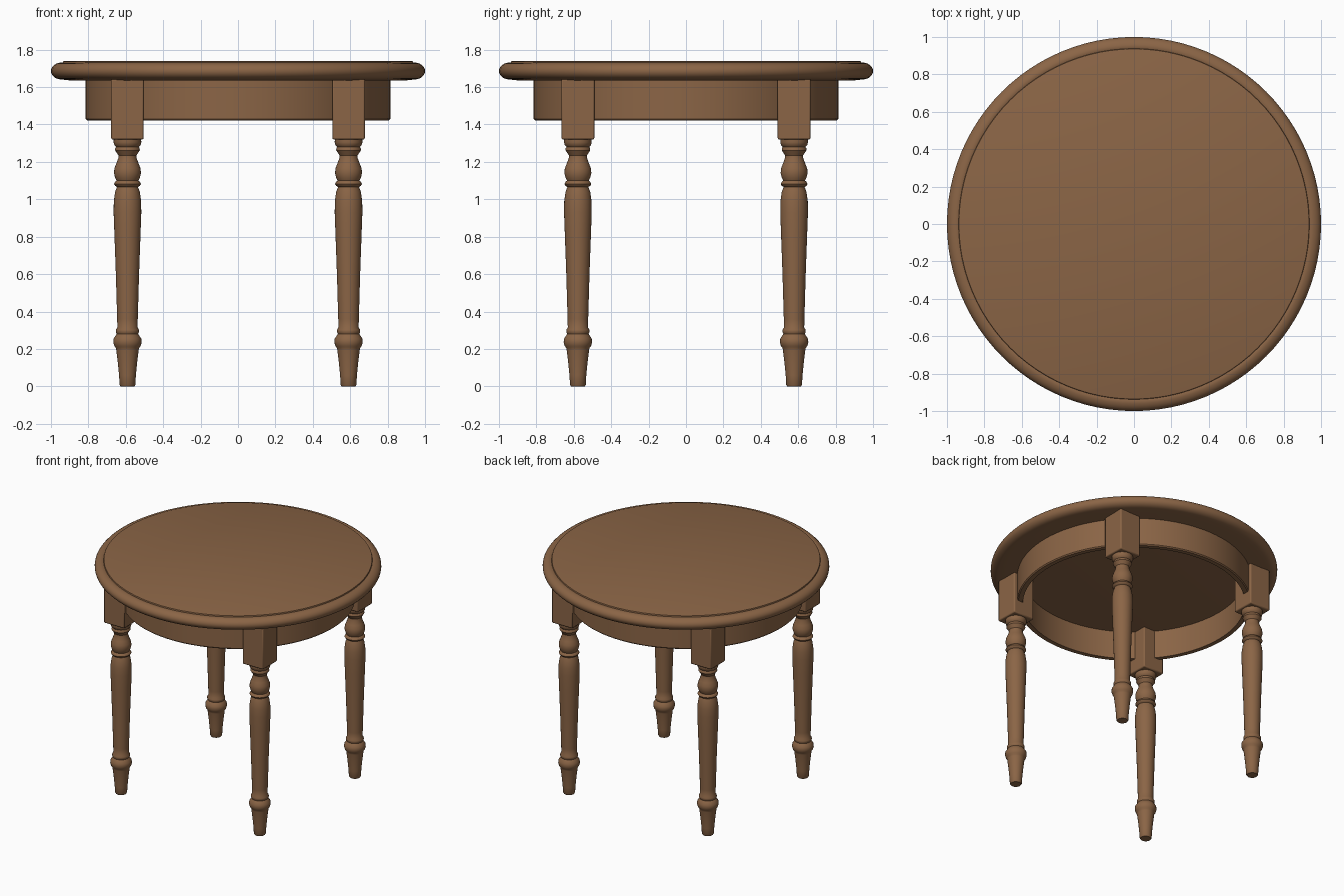
import bpy, math

if "Cube" in bpy.data.objects:
    bpy.data.objects.remove(bpy.data.objects["Cube"])

wood = bpy.data.materials.new("brown wood")
wood.diffuse_color = (0.258, 0.130, 0.061, 1)
wood.use_nodes = True
wood.node_tree.nodes["Principled BSDF"].inputs["Base Color"].default_value = wood.diffuse_color


def finish(obj, angle=35):
    obj.data.materials.append(wood)
    bpy.ops.object.select_all(action='DESELECT')
    obj.select_set(True)
    bpy.context.view_layer.objects.active = obj
    bpy.ops.object.shade_smooth_by_angle(angle=math.radians(angle))
    return obj


def lathe(name, profile, n, loc=(0, 0, 0), closed=False):
    """Spin (radius, z) points, listed bottom to top on the outside, around z."""
    verts = [(r * math.cos(2 * math.pi * i / n), r * math.sin(2 * math.pi * i / n), z)
             for r, z in profile for i in range(n)]
    rows = len(profile)
    faces = []
    for k in range(rows if closed else rows - 1):
        a, b = k * n, (k + 1) % rows * n
        faces += [(a + i, a + (i + 1) % n, b + (i + 1) % n, b + i) for i in range(n)]
    if not closed:
        faces += [tuple(reversed(range(n))), tuple(range((rows - 1) * n, rows * n))]
    mesh = bpy.data.meshes.new(name)
    mesh.from_pydata(verts, [], faces)
    obj = bpy.data.objects.new(name, mesh)
    bpy.context.collection.objects.link(obj)
    obj.location = loc
    return finish(obj)


# Round top: bullnose rim, small groove, slightly raised centre panel
rim = [(0.945 + 0.055 * math.cos(t), 1.686 + 0.045 * math.sin(t))
       for t in [math.radians(-90 + 15 * i) for i in range(13)]]
lathe("table_top", [(0.90, 1.636)] + rim +
      [(0.938, 1.728), (0.936, 1.737), (0.930, 1.739)], 96)

# Apron ring under the top
lathe("apron", [(0.775, 1.422), (0.808, 1.422), (0.815, 1.43), (0.815, 1.645), (0.775, 1.645)],
      96, closed=True)

# Turned leg profile, foot to block
leg = [(0.037, 0.0), (0.042, 0.008), (0.045, 0.06), (0.052, 0.13), (0.060, 0.195),
       (0.062, 0.205), (0.070, 0.215), (0.076, 0.235), (0.074, 0.255), (0.063, 0.272),
       (0.057, 0.28), (0.062, 0.29), (0.062, 0.302), (0.054, 0.315), (0.055, 0.36),
       (0.062, 0.60), (0.070, 0.82), (0.074, 0.93), (0.073, 0.99), (0.066, 1.04),
       (0.056, 1.066), (0.066, 1.072), (0.072, 1.082), (0.066, 1.094), (0.058, 1.10),
       (0.066, 1.115), (0.072, 1.14), (0.070, 1.165), (0.060, 1.19), (0.049, 1.22),
       (0.048, 1.235), (0.058, 1.25), (0.066, 1.262), (0.065, 1.274), (0.060, 1.28),
       (0.070, 1.29), (0.074, 1.305), (0.073, 1.325)]

for sx, side in ((-1, "left"), (1, "right")):
    for sy, end in ((-1, "front"), (1, "back")):
        x, y = sx * 0.591, sy * 0.578
        lathe(f"{end}_{side}_leg", leg, 32, (x, y, 0))
        # Square block joining leg and apron
        bpy.ops.mesh.primitive_cube_add(size=1, location=(x, y, 1.482))
        block = bpy.context.object
        block.name = f"{end}_{side}_leg_block"
        block.scale = (0.174, 0.176, 0.324)
        bpy.ops.object.transform_apply(location=False, rotation=False, scale=True)
        bevel = block.modifiers.new("soft edges", 'BEVEL')
        bevel.width = 0.008
        bevel.segments = 2
        finish(block)
